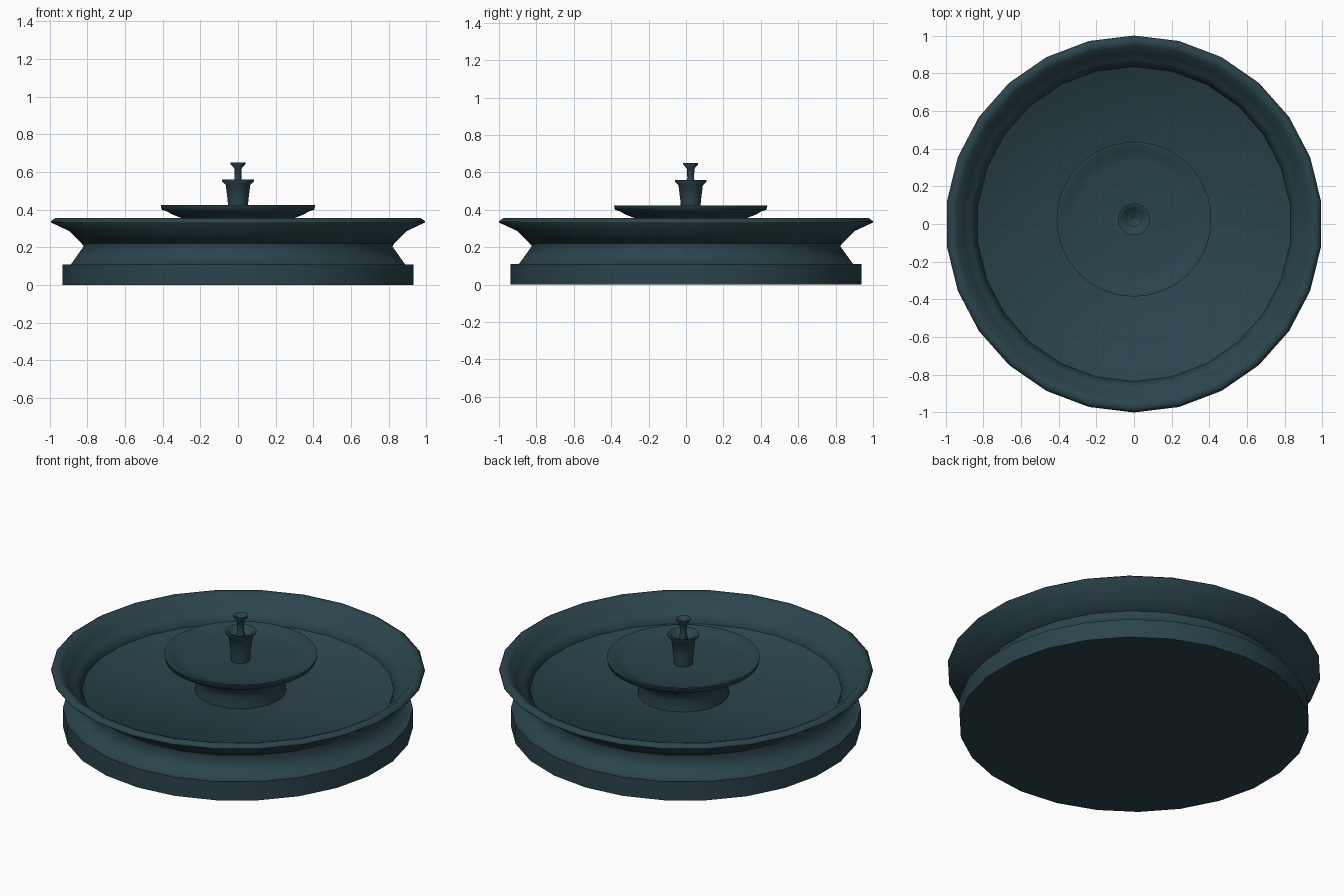
import bpy, bmesh, math

if "Cube" in bpy.data.objects:
    bpy.data.objects.remove(bpy.data.objects["Cube"])

stone = bpy.data.materials.new("dark_teal_stone")
stone.diffuse_color = (0.023, 0.058, 0.070, 1)
stone.use_nodes = True
stone.node_tree.nodes["Principled BSDF"].inputs["Base Color"].default_value = stone.diffuse_color


def lathe(name, profile, sides, y=0.0, sharp=78):
    """Spin an (r, z) profile about a vertical axis; r = 0 makes a pole."""
    bm = bmesh.new()
    rings = []
    for r, z in profile:
        if r == 0:
            rings.append([bm.verts.new((0, 0, z))] * sides)
            continue
        ring = []
        for i in range(sides):
            a = math.pi / 2 + 2 * math.pi * i / sides
            ring.append(bm.verts.new((r * math.cos(a), r * math.sin(a), z)))
        rings.append(ring)
    for lo, hi in zip(rings, rings[1:]):
        for i in range(sides):
            j = (i + 1) % sides
            quad = list(dict.fromkeys((lo[i], lo[j], hi[j], hi[i])))
            bm.faces.new(quad)
    bmesh.ops.recalc_face_normals(bm, faces=bm.faces)
    for f in bm.faces:
        f.smooth = True
    mesh = bpy.data.meshes.new(name)
    bm.to_mesh(mesh)
    bm.free()
    mesh.set_sharp_from_angle(angle=math.radians(sharp))
    mesh.materials.append(stone)
    ob = bpy.data.objects.new(name, mesh)
    ob.location.y = y
    bpy.context.collection.objects.link(ob)
    return ob


# Large basin: plinth, pinched waist, flared rim, sunken floor
lathe("basin", [
    (0, 0), (0.937, 0), (0.937, 0.11), (0.893, 0.11),
    (0.825, 0.205), (0.87, 0.272), (1.0, 0.332), (1.0, 0.339),
    (0.975, 0.357), (0.945, 0.345), (0.90, 0.285), (0.83, 0.215), (0, 0.21),
], 26)

OFF = 0.025  # the centrepiece sits slightly behind the middle

# Upper dish on a flaring foot
lathe("dish", [
    (0, 0.205), (0.245, 0.205), (0.237, 0.27), (0.25, 0.315), (0.29, 0.352),
    (0.35, 0.375), (0.375, 0.39), (0.405, 0.40), (0.41, 0.424),
    (0.395, 0.424), (0.36, 0.405), (0.30, 0.392), (0, 0.385),
], 48, OFF)

# Flared cup standing in the dish
lathe("cup", [
    (0, 0.38), (0.05, 0.38), (0.055, 0.45), (0.065, 0.53), (0.084, 0.55),
    (0.084, 0.56), (0.065, 0.557), (0.052, 0.53), (0, 0.525),
], 32, OFF)

# Slim spout with a small open top
lathe("spout", [
    (0, 0.52), (0.025, 0.52), (0.018, 0.57), (0.02, 0.62), (0.04, 0.642),
    (0.04, 0.65), (0.027, 0.648), (0.014, 0.63), (0, 0.628),
], 24, OFF)
